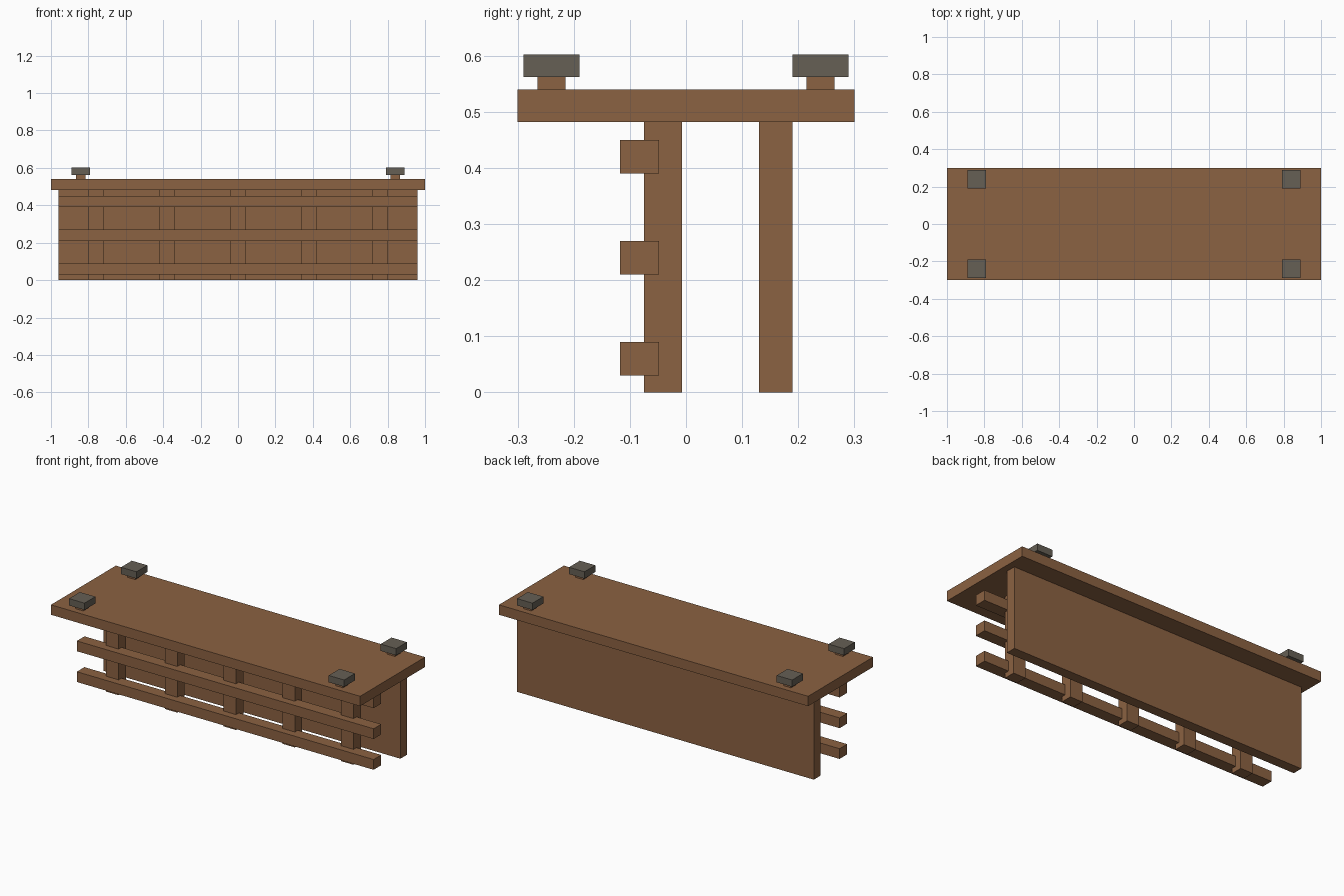
import bpy

cube = bpy.data.objects.get("Cube")
if cube:
    bpy.data.objects.remove(cube, do_unlink=True)


def make_material(name, rgb):
    mat = bpy.data.materials.new(name)
    mat.use_nodes = True
    color = (*rgb, 1)
    mat.diffuse_color = color
    shader = next(n for n in mat.node_tree.nodes if n.type == "BSDF_PRINCIPLED")
    shader.inputs["Base Color"].default_value = color
    return mat


def box(name, x, y, z, mat):
    """Box spanning the (low, high) range on each axis."""
    spans = (x, y, z)
    bpy.ops.mesh.primitive_cube_add(size=1, location=[(a + b) / 2 for a, b in spans])
    obj = bpy.context.object
    obj.name = name
    obj.scale = [b - a for a, b in spans]
    bpy.ops.object.transform_apply(location=False, rotation=False, scale=True)
    obj.data.materials.append(mat)
    return obj


wood = make_material("brown wood", (0.26, 0.122, 0.054))
stone = make_material("dark grey", (0.133, 0.115, 0.09))

TOP_LOW, TOP_HIGH = 0.482, 0.54

# Slab and back wall
box("table_top", (-1, 1), (-0.3, 0.3), (TOP_LOW, TOP_HIGH), wood)
box("back_panel", (-0.96, 0.96), (0.13, 0.19), (0, TOP_LOW), wood)

# Row of upright posts
for i in range(5):
    x = (i - 2) * 0.38
    box(f"post_{i + 1}", (x - 0.04, x + 0.04), (-0.075, -0.007), (0, TOP_LOW), wood)

# Horizontal rails let into the posts
for i in range(3):
    z = 0.03 + i * 0.18
    box(f"rail_{i + 1}", (-0.96, 0.96), (-0.118, -0.048), (z, z + 0.06), wood)

# Capped pegs at the four corners
for side, sx in (("left", 1), ("right", -1)):
    for end, sy in (("front", -1), ("back", 1)):
        x, y = 0.84 * sx, 0.24 * sy
        for part, r, z, mat in (("peg", 0.025, (TOP_HIGH, 0.562), wood),
                                ("cap", 0.05, (0.562, 0.602), stone)):
            box(f"{end}_{side}_{part}", (x - r, x + r), (y - r, y + r), z, mat)
